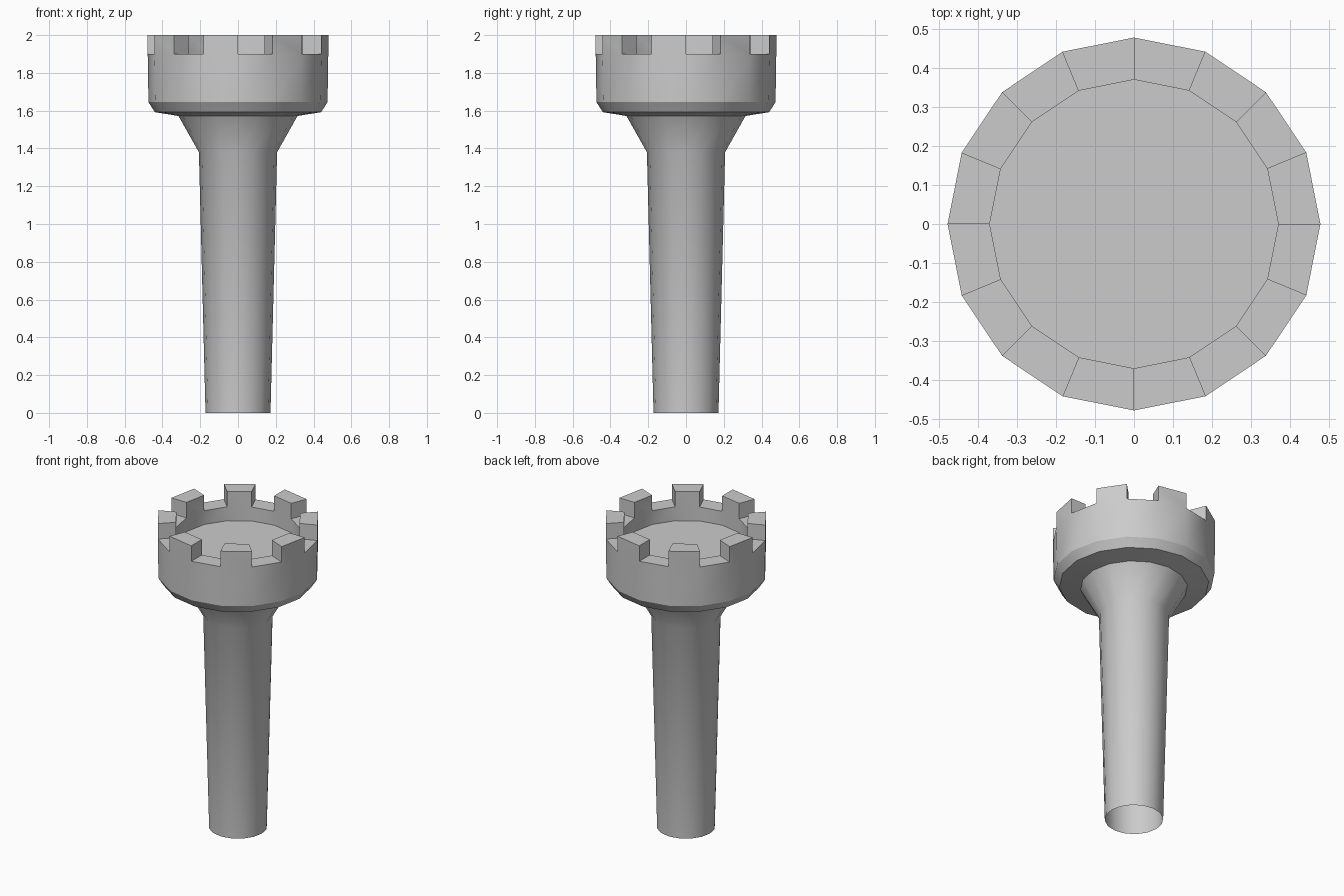
import bpy, bmesh, math

if "Cube" in bpy.data.objects:
    bpy.data.objects.remove(bpy.data.objects["Cube"])

N = 16
FLOOR_Z, NOTCH_Z, TOP_Z = 1.81, 1.9, 2.0
R_OUT, R_IN = 0.478, 0.37


def ring(bm, r, z):
    return [bm.verts.new((r * math.cos(2 * math.pi * i / N),
                          r * math.sin(2 * math.pi * i / N), z)) for i in range(N)]


def bridge(bm, a, b):
    for i in range(N):
        j = (i + 1) % N
        bm.faces.new((a[i], a[j], b[j], b[i]))


def finish(bm, name):
    bmesh.ops.recalc_face_normals(bm, faces=bm.faces[:])
    mesh = bpy.data.meshes.new(name)
    bm.to_mesh(mesh)
    bm.free()
    ob = bpy.data.objects.new(name, mesh)
    bpy.context.collection.objects.link(ob)
    bpy.ops.object.select_all(action='DESELECT')
    ob.select_set(True)
    bpy.context.view_layer.objects.active = ob
    bpy.ops.object.shade_smooth_by_angle(angle=math.radians(30))
    return ob


# Tower: tapered shaft (open underneath), flared neck, rounded crown, sunken floor
bm = bmesh.new()
profile = [(0.172, 0), (0.207, 1.38), (0.315, 1.572), (0.44, 1.592),
           (0.474, 1.645), (R_OUT, NOTCH_Z), (R_IN, NOTCH_Z), (R_IN, FLOOR_Z)]
rings = [ring(bm, r, z) for r, z in profile]
for a, b in zip(rings, rings[1:]):
    bridge(bm, a, b)
bm.faces.new(rings[-1])

# Battlements: raise every second rim segment
outer, inner = rings[5], rings[6]
rim = [f for f in bm.faces if all(v in outer or v in inner for v in f.verts)]
rim.sort(key=lambda f: math.atan2(f.calc_center_median().y,
                                  f.calc_center_median().x) % (2 * math.pi))
merlons = [f for i, f in enumerate(rim) if i % 2 == 1]
for f in merlons:
    res = bmesh.ops.extrude_discrete_faces(bm, faces=[f])
    top = res['faces'][0]
    low = [v for v in top.verts]
    # discrete copy becomes the cap, joined to the rim by four walls
    base = [min((v for v in outer + inner), key=lambda q: (q.co - p.co).length) for p in low]
    for p in low:
        p.co.z = TOP_Z
    for k in range(4):
        m = (k + 1) % 4
        if not bm.edges.get((low[k], base[k])) or not bm.edges.get((low[m], base[m])):
            bm.faces.new((base[k], base[m], low[m], low[k]))
finish(bm, "tower")
